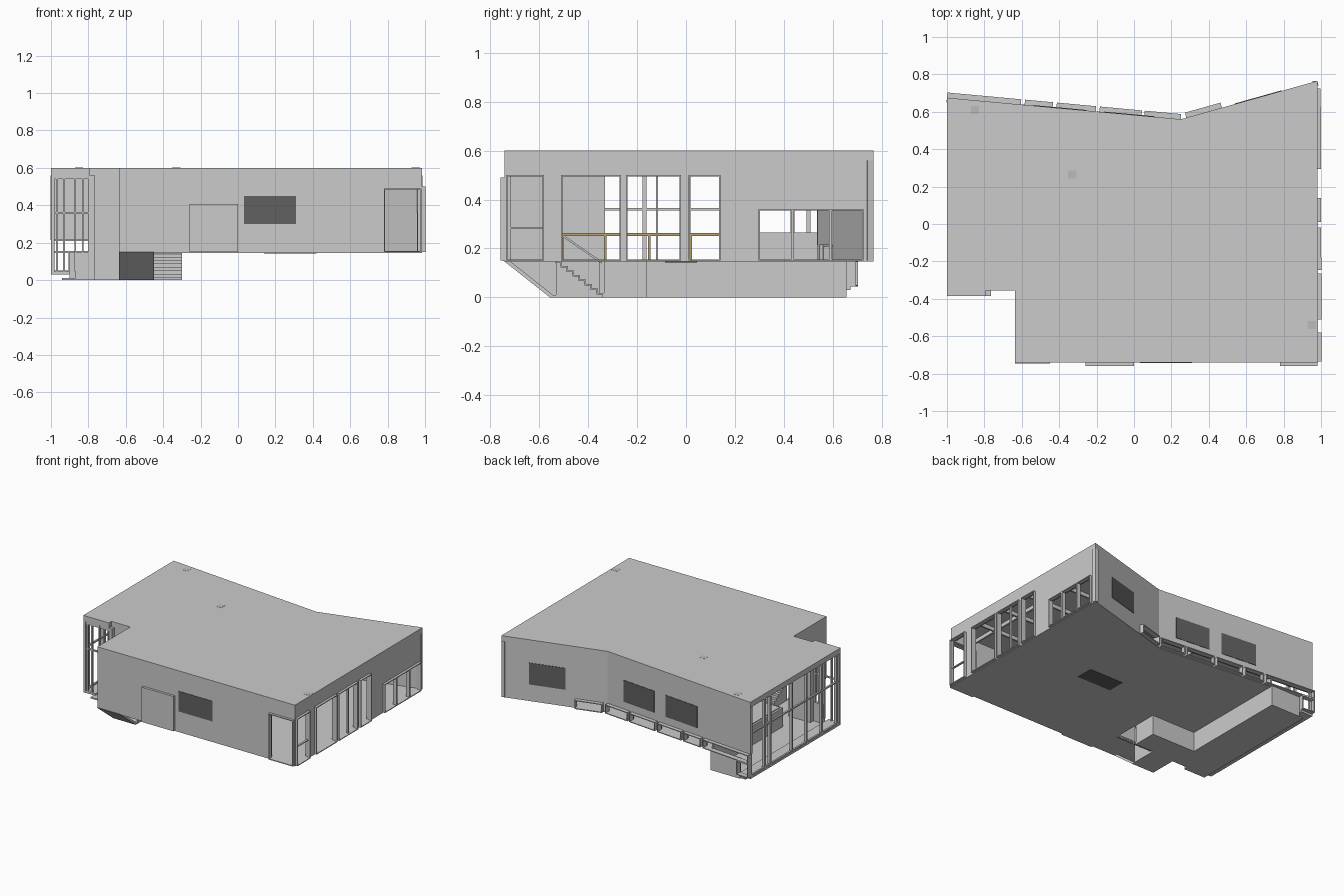
import bpy, bmesh, math
from mathutils import Vector

if "Cube" in bpy.data.objects:
    bpy.data.objects.remove(bpy.data.objects["Cube"])


def material(name, rgb):
    m = bpy.data.materials.new(name)
    m.diffuse_color = (*rgb, 1)
    m.use_nodes = True
    m.node_tree.nodes["Principled BSDF"].inputs["Base Color"].default_value = m.diffuse_color
    return m


DARK = material("dark_panel", (0.12, 0.12, 0.12))
MID = material("roof_patch", (0.5, 0.5, 0.5))
WOOD = material("wood", (0.5, 0.36, 0.16))


def finish(name, bm, mat=None):
    bmesh.ops.recalc_face_normals(bm, faces=bm.faces)
    me = bpy.data.meshes.new(name)
    bm.to_mesh(me)
    bm.free()
    ob = bpy.data.objects.new(name, me)
    bpy.context.collection.objects.link(ob)
    if mat:
        me.materials.append(mat)
    return ob


def boxes(name, items, mat=None):
    """One object from boxes (x0, x1, y0, y1, z0, z1)."""
    bm = bmesh.new()
    for b in items:
        vs = bmesh.ops.create_cube(bm, size=1)["verts"]
        for v in vs:
            v.co = Vector([(b[2*i] + b[2*i+1]) / 2 + v.co[i] * (b[2*i+1] - b[2*i])
                           for i in range(3)])
    return finish(name, bm, mat)


def prism(name, pts, a, b, axis="z", mat=None):
    """Extrude a profile along z (xy points) or along x (yz points)."""
    bm = bmesh.new()
    put = (lambda p: (p[0], p[1], a)) if axis == "z" else (lambda p: (a, p[0], p[1]))
    f = bm.faces.new([bm.verts.new(put(p)) for p in pts])
    r = bmesh.ops.extrude_face_region(bm, geom=[f])
    d = Vector((0, 0, b - a)) if axis == "z" else Vector((b - a, 0, 0))
    bmesh.ops.translate(bm, vec=d, verts=[g for g in r["geom"] if isinstance(g, bmesh.types.BMVert)])
    return finish(name, bm, mat)


def along(ob, p, q):
    """Place an object built in wall space (x along wall, y inward)."""
    ob.location = (p[0], p[1], 0)
    ob.rotation_euler.z = math.atan2(q[1] - p[1], q[0] - p[0])


def wall(name, p, q, z0, z1, holes=(), t=0.025):
    L = math.hypot(q[0] - p[0], q[1] - p[1])
    items, s = [], 0
    for a, b, c, d in sorted(holes):
        if a > s + 0.001:
            items.append((s, a, 0, t, z0, z1))
        if c > z0 + 0.001:
            items.append((a, b, 0, t, z0, c))
        items.append((a, b, 0, t, d, z1))
        s = b
    if L > s + 0.001:
        items.append((s, L, 0, t, z0, z1))
    along(boxes(name, items), p, q)


def frame(name, p, q, a, b, z0, z1, out=0.018, w=0.006, inn=0.01):
    d = (-out, inn)
    along(boxes(name, [(a, a + w, *d, z0, z1), (b - w, b, *d, z0, z1),
                       (a + w, b - w, *d, z0, z0 + w), (a + w, b - w, *d, z1 - w, z1)]), p, q)


def wall_panel(name, p, q, a, b, z0, z1):
    along(boxes(name, [(a, b, -0.003, 0.002, z0, z1)], DARK), p, q)


# roof and main floor
SW, SE, NE, BEND, NW = (-.635, -.74), (.985, -.74), (.98, .765), (.25, .56), (-1, .675)
prism("roof", [SW, SE, NE, BEND, NW, (-1, -.385), (-.79, -.385), (-.79, -.355), (-.635, -.355)], .56, .6)
prism("main_floor", [SW, SE, NE, BEND, (-.66, .645), (-.66, -.16), (-.3, -.16), (-.3, -.53), (-.635, -.53)],
      .146, .156)
for i, (x, y) in enumerate([(-.85, .61), (-.33, .265), (.95, -.54)]):
    boxes(f"roof_patch_{i}", [(x - .022, x + .022, y - .022, y + .022, .599, .601)], MID)
boxes("floor_panel", [(.14, .42, -.085, .045, .143, .147)], DARK)

# front wall with corner window, door slab and dark panel
wall("front_wall", SW, SE, .15, .56, [(1.415, 1.615, .15, .49)])
frame("front_window_frame", SW, SE, 1.415, 1.615, .15, .49)
boxes("front_door", [(-.26, 0, -.758, -.735, .15, .408)])
wall_panel("front_panel", SW, SE, .668, .945, .3, .45)

# right wall with window groups
tall = [(-.51, -.265), (-.245, -.02), (.01, .14)]
low = [(.295, .435), (.435, .59), (.59, .725)]
corner = [(-.735, -.58)]
groups = [(g, .15, .5) for g in tall + corner] + [(g, .15, .362) for g in low]
wall("right_wall", SE, NE, .15, .56, [(a + .74, b + .74, c, d) for (a, b), c, d in groups])
for i, ((a, b), c, d) in enumerate(groups):
    frame(f"right_frame_{i}", SE, NE, a + .74, b + .74, c, d)
boxes("right_mullions", [(.975, .99, -.122, -.114, .15, .5),
                         (.975, .99, -.735, -.58, .281, .287)])

# back walls with a low strip of projecting window boxes
KR, KL = 1.0387, 1.0042
wall("back_wall_right", NE, BEND, .15, .56, [((.98 - .47) * KR, (.98 - .28) * KR, .15, .215)])
frame("back_box_right", NE, BEND, .51 * KR, .70 * KR, .15, .215, .028)
strip = [(.25, .055), (.04, -.185), (-.205, -.415), (-.435, -.585), (-.605, -1)]
spans = [((.25 - a) * KL, (.25 - b) * KL) for a, b in strip]
wall("back_wall_left", BEND, NW, .15, .56, [(a, b, .15, .215) for a, b in spans])
for i, (a, b) in enumerate(spans):
    frame(f"back_box_left_{i}", BEND, NW, a, b, .15, .215, .028)
frame("back_corner_frame", BEND, NW, 1.15 * KL, 1.25 * KL, .045, .15, .028)
wall_panel("back_panel_right", NE, BEND, .19 * KR, .44 * KR, .27, .43)
wall_panel("back_panel_mid", BEND, NW, .14, .41, .27, .43)
wall_panel("back_panel_left", BEND, NW, .51, .79, .27, .43)

# left notch walls
boxes("notch_walls", [(-.635, -.61, -.715, -.355, .15, .56),
                      (-.79, -.61, -.355, -.33, 0, .56),
                      (-.79, -.765, -.385, -.355, 0, .56)])

# lower level: floor, walls, sloped soffit
prism("lower_floor", [(-.94, .645), (-.66, .645), (-.66, -.16), (-.3, -.16), (-.3, -.335), (-.45, -.335),
                      (-.45, -.555), (-.635, -.555), (-.635, -.355), (-.79, -.355), (-.79, -.385),
                      (-.94, -.385)], 0, .01)
boxes("lower_walls", [(-.675, -.66, -.16, .645, .01, .15), (-.675, -.3, -.175, -.16, .01, .15),
                      (-.312, -.3, -.335, -.175, .01, .15), (-.9, -.66, .64, .655, 0, .15),
                      (-.87, -.79, -.385, -.365, .01, .15)])
prism("slope", [(-.745, .15), (-.555, 0), (-.54, .008), (-.72, .15)], -.635, -.45, "x")
prism("lower_side_wall", [(-.745, .15), (-.555, 0), (-.355, 0), (-.355, .15)], -.635, -.622, "x")
boxes("sill_ledge", [(-1, -.9, -.385, .672, .03, .045)])

# stairs going down from the main floor
N = 8
dy, dz = .195 / N, .146 / N
up, under = [], []
for i in range(N):
    y, z = -.53 + i * dy, .146 - i * dz
    up += [(y, z), (y + dy, z)]
    under += [(y - .006, z - .006), (y + dy - .006, z - .006)]
up.append((-.335, 0))
under.append((-.341, 0))
prism("stairs", up + under[::-1], -.45, -.3, "x")
prism("stair_side_wall", up + [(-.53, 0)], -.458, -.45, "x")

# glazed left facade posts and transoms, returning along the front
posts = [(-1, -.98, y - .008, y + .008, .045, .56) for y in (-.377, -.345, -.17, .01, .18, .435, .5, .66)]
posts += [(x - .005, x + .005, -.385, -.37, .045, .56) for x in (-.968, -.93, -.87, -.83, -.797)]
posts += [(-.998, -.985, -.385, .67, z - .005, z + .005) for z in (.36, .05)]
posts += [(-1, -.79, -.384, -.373, .355, .365), (-1, -.79, -.384, -.373, .54, .56)]
boxes("left_facade", posts)

# interior parapet and railing
boxes("parapet", [(-.675, -.66, .25, .64, .15, .265)])
boxes("railing", [(-.31, -.29, -.51, .14, .252, .264)]
      + [(-.304, -.296, y - .005, y + .005, .155, .252) for y in (-.505, -.33, -.15, .02)], WOOD)
for i, x in enumerate((-.305, -.445)):
    prism(f"stair_handrail_{i}", [(-.51, .262), (-.345, .148), (-.345, .138), (-.51, .252)],
          x - .005, x + .005, "x", WOOD if i else None)

# ceiling grid
boxes("ceiling_grid", [(x, x + .012, -.7, .55, .53, .558) for x in (-.4, -.1, .2, .5, .8)]
      + [(-.6, .95, y, y + .012, .53, .558) for y in (-.5, -.25, 0, .25, .5)])
